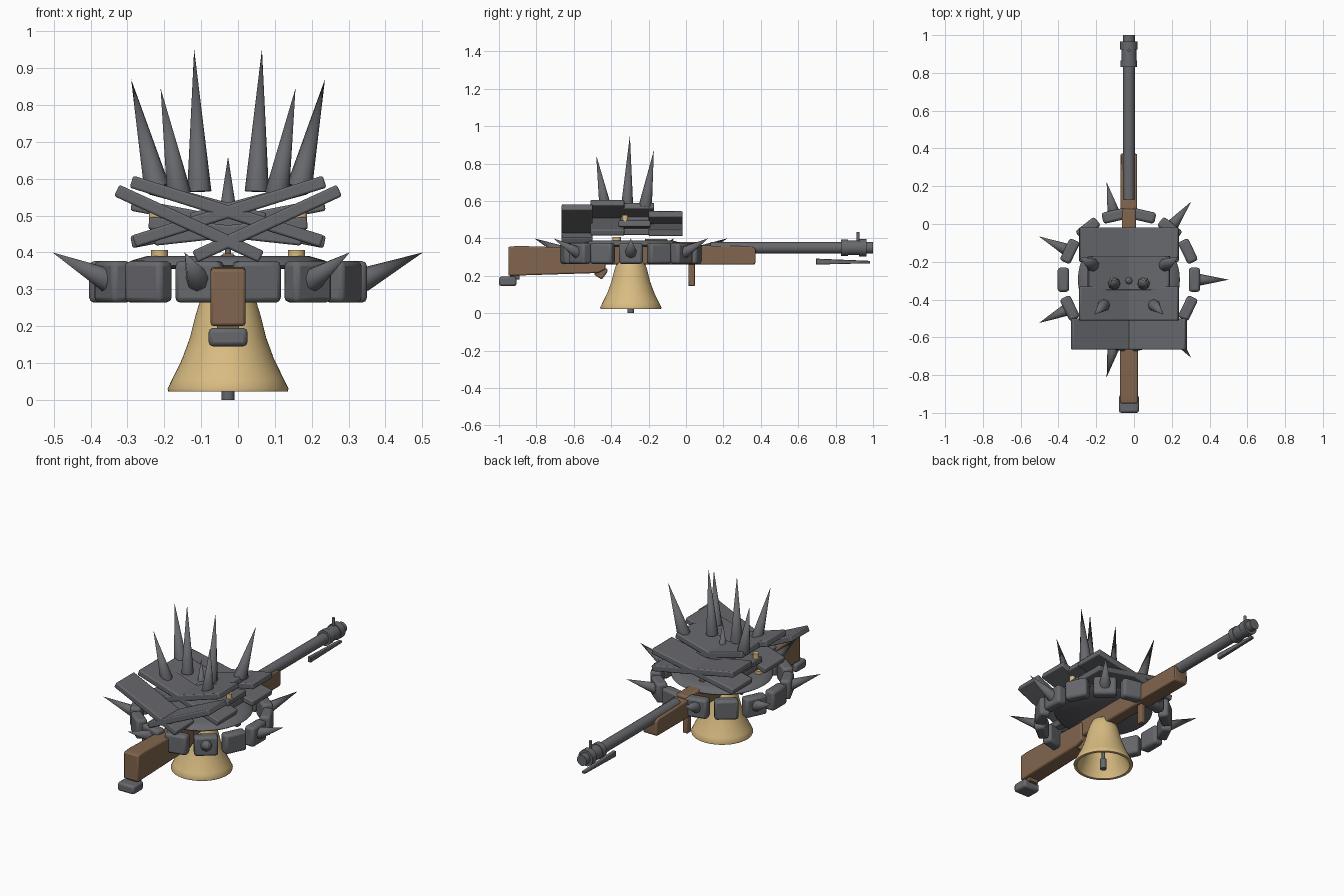
import bpy, bmesh, math
from mathutils import Vector

if "Cube" in bpy.data.objects:
    bpy.data.objects.remove(bpy.data.objects["Cube"])

CX, CY = -0.027, -0.295  # axis of the bell and spiked collar


def mat(name, c):
    m = bpy.data.materials.new(name)
    m.diffuse_color = (*c, 1)
    m.use_nodes = True
    m.node_tree.nodes["Principled BSDF"].inputs["Base Color"].default_value = m.diffuse_color
    return m


WOOD = mat("wood", (0.22, 0.13, 0.075))
BRASS = mat("brass", (0.69, 0.5, 0.22))
IRON = mat("iron", (0.135, 0.138, 0.15))


def finish(o, name, m=IRON, bevel=0):
    o.name = name
    o.data.materials.append(m)
    if bevel:
        b = o.modifiers.new("bevel", 'BEVEL')
        b.width, b.segments = bevel, 2
    bpy.ops.object.select_all(action='DESELECT')
    o.select_set(True)
    bpy.context.view_layer.objects.active = o
    bpy.ops.object.shade_smooth_by_angle(angle=math.radians(50))
    return o


def box(name, loc, size, m=IRON, bevel=0, rot=(0, 0, 0)):
    bpy.ops.mesh.primitive_cube_add(size=1, location=loc, rotation=rot)
    o = bpy.context.object
    o.scale = size
    bpy.ops.object.transform_apply(location=False, rotation=False, scale=True)
    return finish(o, name, m, bevel)


def rod(name, a, b, r1, r2=None, m=IRON, n=16):
    a, b = Vector(a), Vector(b)
    d = b - a
    bpy.ops.mesh.primitive_cone_add(vertices=n, radius1=r1, radius2=r1 if r2 is None else r2,
                                    depth=d.length, location=(a + b) / 2)
    o = bpy.context.object
    o.rotation_euler = d.to_track_quat('Z', 'Y').to_euler()
    return finish(o, name, m)


def from_bmesh(bm, name, m, bevel=0):
    bmesh.ops.recalc_face_normals(bm, faces=bm.faces)
    me = bpy.data.meshes.new(name)
    bm.to_mesh(me)
    bm.free()
    o = bpy.data.objects.new(name, me)
    bpy.context.collection.objects.link(o)
    return finish(o, name, m, bevel)


def side_profile(name, pts, width, m=IRON, bevel=0.008):
    # (y, z) outline extruded across x
    bm = bmesh.new()
    f = bm.faces.new([bm.verts.new((CX - width / 2, y, z)) for y, z in pts])
    r = bmesh.ops.extrude_face_region(bm, geom=[f])
    bmesh.ops.translate(bm, vec=(width, 0, 0), verts=[v for v in r['geom'] if isinstance(v, bmesh.types.BMVert)])
    return from_bmesh(bm, name, m, bevel)


def lathe(name, prof, m=IRON, n=48):
    # (radius, z) outline turned about the collar axis
    bm = bmesh.new()
    rings = [[bm.verts.new((CX + r * math.cos(2 * math.pi * i / n), CY + r * math.sin(2 * math.pi * i / n), z))
              for i in range(n)] for r, z in prof]
    for a, b in zip(rings, rings[1:]):
        for i in range(n):
            bm.faces.new((a[i], a[(i + 1) % n], b[(i + 1) % n], b[i]))
    bm.faces.new(rings[0])
    bm.faces.new(rings[-1])
    return from_bmesh(bm, name, m)


# Bell (outer wall, lip, inner wall) and clapper
lathe("bell", [(0.04, 0.31), (0.065, 0.295), (0.078, 0.262), (0.088, 0.23), (0.103, 0.17), (0.125, 0.11),
               (0.152, 0.055), (0.164, 0.03), (0.162, 0.022), (0.146, 0.022), (0.138, 0.05), (0.11, 0.11),
               (0.088, 0.17), (0.07, 0.24), (0.05, 0.28)], BRASS)
rod("clapper", (CX, CY, 0), (CX, CY, 0.06), 0.018)
rod("clapper_stem", (CX, CY, 0.05), (CX, CY, 0.29), 0.009)

# Rifle wood
side_profile("stock", [(-0.95, 0.2), (-0.95, 0.355), (-0.9, 0.36), (-0.43, 0.345), (-0.43, 0.235), (-0.47, 0.215)],
             0.095, WOOD)
side_profile("grip", [(-0.49, 0.24), (-0.42, 0.24), (-0.42, 0.22), (-0.45, 0.18), (-0.49, 0.205)], 0.05, WOOD)
box("receiver", (CX, -0.2, 0.32), (0.075, 0.56, 0.12), WOOD, 0.01)
box("receiver_rail", (CX, -0.16, 0.385), (0.03, 0.12, 0.025), WOOD, 0.003)
side_profile("handguard", [(0.06, 0.26), (0.365, 0.26), (0.372, 0.27), (0.372, 0.345), (0.35, 0.357), (0.06, 0.362)],
             0.088, WOOD)
box("front_peg", (CX, 0.03, 0.21), (0.03, 0.035, 0.13), WOOD, 0.004)

# Rifle metal
rod("barrel", (CX, 0.13, 0.35), (CX, 1.0, 0.35), 0.031, n=24)
for y0, y1, r in [(0.83, 0.865, 0.044), (0.865, 0.925, 0.04), (0.925, 0.965, 0.046)]:
    rod("muzzle_collar", (CX, y0, 0.35), (CX, y1, 0.35), r, n=24)
rod("front_sight", (CX, 0.92, 0.38), (CX, 0.92, 0.435), 0.008)
side_profile("blade", [(0.695, 0.26), (0.985, 0.267), (0.985, 0.28), (0.695, 0.292)], 0.02, IRON, 0.003)
box("butt_foot", (CX, -0.953, 0.17), (0.106, 0.094, 0.05), IRON, 0.012)
box("butt_foot_neck", (CX, -0.915, 0.195), (0.06, 0.05, 0.03), WOOD, 0.003)

# Collar of rounded blocks, every second one with a spike
for i in range(14):
    a = 2 * math.pi * i / 14
    c, s = math.cos(a), math.sin(a)
    box("collar_block", (CX + 0.347 * c, CY + 0.347 * s, 0.32), (0.06, 0.128, 0.113), IRON, 0.014, (0, 0, a))
    if i % 2 == 0:
        rod("collar_spike", (CX + 0.365 * c, CY + 0.365 * s, 0.325), (CX + 0.529 * c, CY + 0.529 * s, 0.4),
            0.033, 0, n=8)

# Base disc inside the collar, with brass rivets
lathe("base_disc", [(0.255, 0.355), (0.27, 0.365), (0.262, 0.378), (0.22, 0.39)])
for s in (-1, 1):
    rod("rivet_low", (CX + 0.186 * s, -0.37, 0.375), (CX + 0.186 * s, -0.37, 0.407), 0.023, m=BRASS)
    rod("rivet_high", (CX + 0.198 * s, -0.325, 0.485), (CX + 0.198 * s, -0.325, 0.525), 0.016, m=BRASS)

# Crossed plates: y range, high end (x, z), low end (x, z)
for y0, y1, hx, hz, lx, lz in [(-0.665, -0.5, 0.302, 0.568, -0.09, 0.388),
                               (-0.51, -0.33, 0.262, 0.592, -0.255, 0.43),
                               (-0.35, -0.17, 0.215, 0.575, -0.1, 0.49),
                               (-0.2, -0.018, 0.262, 0.53, -0.262, 0.428),
                               (-0.36, -0.19, 0.215, 0.48, -0.2, 0.435)]:
    length = math.hypot(hx - lx, hz - lz)
    tilt = math.atan2(hz - lz, hx - lx)
    for s in (-1, 1):
        box("armour_plate", (CX + s * (hx + lx) / 2, (y0 + y1) / 2, (hz + lz) / 2),
            (length, y1 - y0, 0.034), IRON, 0.006, (0, -s * tilt, 0))

# Crown spikes
for s in (-1, 1):
    for bx, by, bz, tx, ty, tz, r in [(0.078, -0.315, 0.565, 0.092, -0.3, 0.952, 0.033),
                                      (0.133, -0.43, 0.56, 0.183, -0.48, 0.845, 0.033),
                                      (0.193, -0.217, 0.575, 0.263, -0.172, 0.87, 0.036)]:
        rod("crown_spike", (CX + s * bx, by, bz), (CX + s * tx, ty, tz), r, 0, n=8)
rod("centre_spike", (CX, -0.3, 0.5), (CX, -0.3, 0.66), 0.025, 0, n=8)
